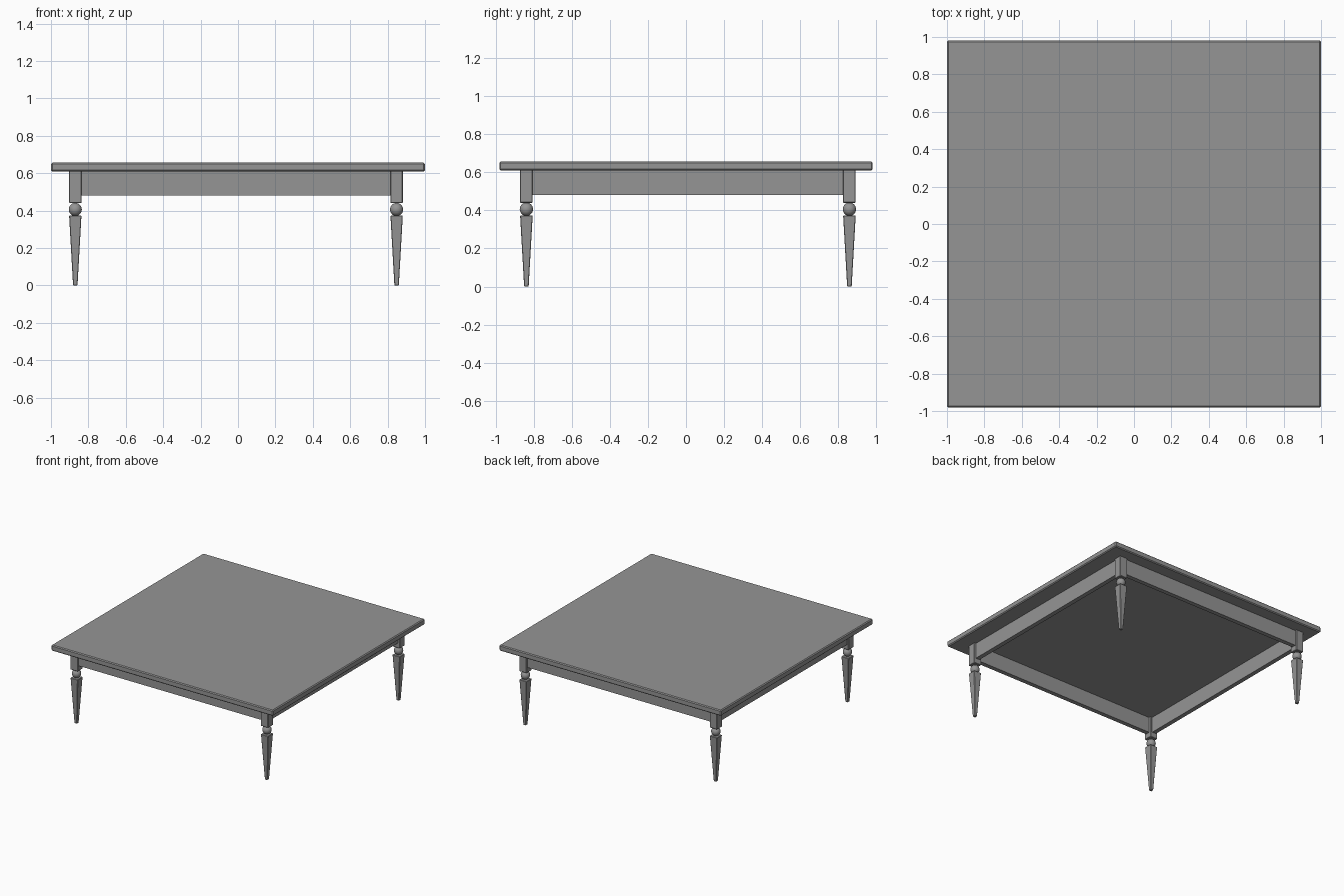
import bpy, bmesh

if "Cube" in bpy.data.objects:
    bpy.data.objects.remove(bpy.data.objects["Cube"])

X = (-0.870, 0.848)   # leg centres
Y = (-0.838, 0.858)
H = 0.033             # leg half width

grey = bpy.data.materials.new("dark_grey")
grey.diffuse_color = (0.3, 0.3, 0.3, 1)
grey.use_nodes = True
grey.node_tree.nodes["Principled BSDF"].inputs["Base Color"].default_value = grey.diffuse_color


def finish(name, bm):
    me = bpy.data.meshes.new(name)
    bmesh.ops.recalc_face_normals(bm, faces=bm.faces)
    bm.to_mesh(me)
    bm.free()
    me.materials.append(grey)
    ob = bpy.data.objects.new(name, me)
    bpy.context.collection.objects.link(ob)
    return ob


def frustum(name, x0, x1, y0, y1, z0, z1, foot=1.0):
    """Box whose lower end is scaled by foot."""
    bm = bmesh.new()
    bmesh.ops.create_cube(bm, size=1)
    for v in bm.verts:
        s = foot if v.co.z < 0 else 1.0
        v.co = ((x0 + x1) / 2 + v.co.x * (x1 - x0) * s,
                (y0 + y1) / 2 + v.co.y * (y1 - y0) * s,
                z1 if v.co.z > 0 else z0)
    return finish(name, bm)


def bevel(ob, width):
    m = ob.modifiers.new("bevel", 'BEVEL')
    m.width, m.segments = width, 1


# Table top with chamfered edges
bevel(frustum("table_top", -1, 1, -0.98, 0.98, 0.609, 0.656), 0.007)

# Apron boards, set back from the leg faces
T, S = 0.036, 0.014
for name, y, d in (("front_apron", Y[0] - H + S, T), ("back_apron", Y[1] + H - S, -T)):
    frustum(name, X[0], X[1], min(y, y + d), max(y, y + d), 0.482, 0.612)
for name, x, d in (("left_apron", X[0] - H + S, T), ("right_apron", X[1] + H - S, -T)):
    frustum(name, min(x, x + d), max(x, x + d), Y[0], Y[1], 0.482, 0.612)

# Legs: square block, ball, tapered foot
for sx, x in zip(("left", "right"), X):
    for sy, y in zip(("front", "back"), Y):
        n = f"{sy}_{sx}_leg"
        bevel(frustum(n + "_block", x - H, x + H, y - H, y + H, 0.44, 0.612), 0.003)
        bevel(frustum(n + "_taper", x - H, x + H, y - H, y + H, 0, 0.373, 0.36), 0.003)
        bm = bmesh.new()
        bmesh.ops.create_uvsphere(bm, u_segments=24, v_segments=14, radius=0.035)
        ball = finish(n + "_ball", bm)
        ball.location = (x, y, 0.406)
        ball.data.shade_smooth()
